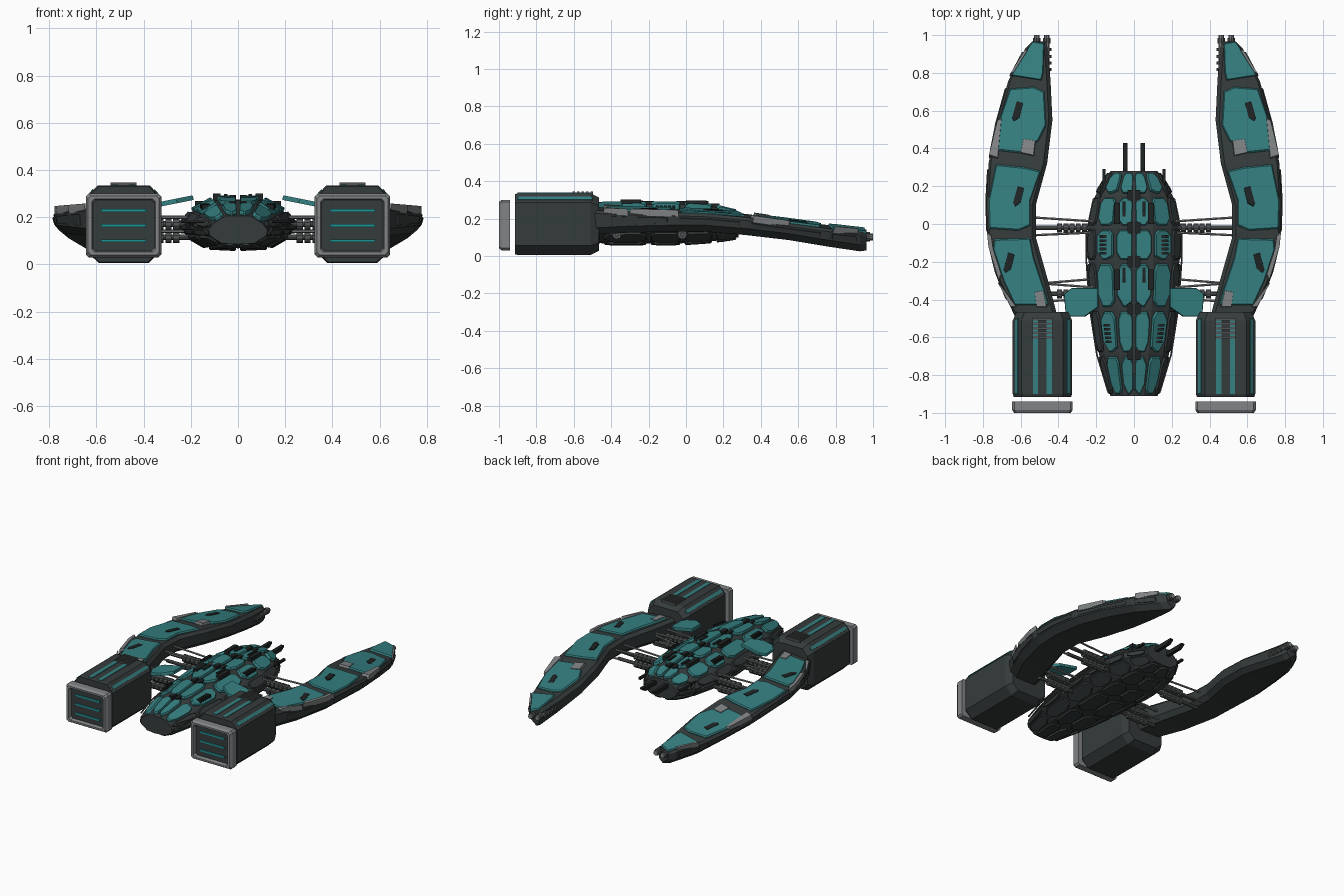
import bpy, bmesh, math
from mathutils import Vector, Matrix

if "Cube" in bpy.data.objects:
    bpy.data.objects.remove(bpy.data.objects["Cube"])

def material(name, rgb):
    m = bpy.data.materials.new(name)
    m.diffuse_color = (*rgb, 1)
    m.use_nodes = True
    m.node_tree.nodes["Principled BSDF"].inputs["Base Color"].default_value = m.diffuse_color
    return m
TEAL = material("teal armour", (0.036, 0.215, 0.22))
GLOW = material("bright teal", (0.015, 0.30, 0.31))
DARK = material("dark hull", (0.036, 0.044, 0.044))
BLACK = material("near black", (0.014, 0.017, 0.017))
GREY = material("light grey", (0.22, 0.23, 0.235))
STEEL = material("steel grey", (0.085, 0.09, 0.092))

def finish(name, bm, mat, mirror=True):
    bmesh.ops.recalc_face_normals(bm, faces=bm.faces)
    me = bpy.data.meshes.new(name)
    bm.to_mesh(me); bm.free()
    me.materials.append(mat)
    ob = bpy.data.objects.new(name, me)
    bpy.context.collection.objects.link(ob)
    if mirror:
        ob.modifiers.new("mirror", 'MIRROR')
    return ob

def loft(bm, rings):
    vs = [[bm.verts.new(p) for p in r] for r in rings]
    n = len(vs[0])
    for a, b in zip(vs, vs[1:]):
        for i in range(n):
            bm.faces.new((a[i], a[(i+1) % n], b[(i+1) % n], b[i]))
    bm.faces.new(vs[0]); bm.faces.new(vs[-1])

def plate(bm, pts, out, th=0.012, sink=0.012, taper=0.93):
    """Armour plate: polygon raised along its own normal with a bevelled rim."""
    pts = [Vector(p) for p in pts]
    n = Vector()
    for a, b in zip(pts, pts[1:] + pts[:1]):
        n += a.cross(b)
    n.normalize()
    if n.dot(Vector(out)) < 0:
        n = -n
    c = sum(pts, Vector()) / len(pts)
    loft(bm, [[p - n*sink for p in pts], [p + n*th*0.5 for p in pts],
              [c + (p-c)*taper + n*th for p in pts]])

def box(bm, x0, x1, y0, y1, z0, z1):
    loft(bm, [[(x0, y0, z), (x1, y0, z), (x1, y1, z), (x0, y1, z)] for z in (z0, z1)])

def tube(bm, p, q, r, n=8):
    p, q = Vector(p), Vector(q)
    d = q - p
    M = Matrix.Translation((p+q)/2) @ d.to_track_quat('Z', 'Y').to_matrix().to_4x4()
    bmesh.ops.create_cone(bm, cap_ends=True, segments=n, radius1=r, radius2=r, depth=d.length, matrix=M)

def lerp_table(tab, y):
    y = min(max(y, tab[0][0]), tab[-1][0])
    for a, b in zip(tab, tab[1:]):
        if y <= b[0]:
            t = (y-a[0]) / (b[0]-a[0])
            return [u + (v-u)*t for u, v in zip(a, b)]

# ---- Central hull: stations are y, half width, top, bottom
HULL = [(-.91, .125, .205, .085), (-.69, .185, .25, .075), (-.45, .222, .27, .068), (-.20, .24, .275, .068),
        (-.02, .24, .275, .068), (.15, .205, .262, .08), (.28, .125, .23, .10)]
PROF = [(0, 1), (.42, 1), (.83, .74), (1, .5), (.95, .3), (.55, .03), (0, 0)]

def hull_pt(s, y):
    _, w, zt, zb = lerp_table(HULL, y)
    i = min(int(s), len(PROF)-2)
    (u0, v0), (u1, v1) = PROF[i], PROF[i+1]
    t = s - i
    return Vector(((u0+(u1-u0)*t)*w, y, zb + (v0+(v1-v0)*t)*(zt-zb)))

bm = bmesh.new()
rings = []
for st in HULL:
    half = [hull_pt(s, st[0]) for s in range(7)]
    rings.append(half + [Vector((-p.x, p.y, p.z)) for p in half[-2:0:-1]])
loft(bm, rings)
finish("hull", bm, DARK, False)

# ---- Hull armour: teal on top, dark on flanks and belly
top, low = bmesh.new(), bmesh.new()
for k, (a, b) in enumerate(zip(HULL, HULL[1:])):
    y0, y1 = a[0]+.012, b[0]-.012
    h = y1 - y0
    for col in range(6):
        s0, s1 = col + (.1 if col == 0 else .07), col + .93
        cut = .22 if (k+col) % 2 else .34
        sy = [(s0, y0+h*.12), (s0+cut, y0), (s1-cut, y0), (s1, y0+h*.25), (s1, y1-h*.2),
              (s1-cut*.8, y1), (s0+cut*.6, y1), (s0, y1-h*.15)]
        pts = [hull_pt(*q) for q in sy]
        out = (pts[0]+pts[4])/2 - Vector((0, pts[0].y, .17))
        plate(top if col < 2 else low, pts, out, .016 if col < 2 else .012)
finish("hull_top_armour", top, TEAL)
finish("hull_lower_armour", low, DARK)

# ---- Hull small parts: spine blocks, slots, vents, antennas, rails
bm = bmesh.new()
for y in (-.69, -.45, -.20, -.02, .15):
    z = hull_pt(0, y).z
    box(bm, .008, .035, y-.03, y+.03, z-.02, z+.018)
for y in (-.29, .06):
    z = hull_pt(.9, y).z
    box(bm, .075, .105, y-.06, y+.05, z-.01, z+.028)
    box(bm, .045, .06, y-.02, y+.06, z-.01, z+.024)
for y in (-.58, -.11):
    for i in range(5):
        p = hull_pt(1.6, y+.022*(i-2))
        box(bm, p.x-.02, p.x+.022, p.y-.007, p.y+.007, p.z-.01, p.z+.026)
loft(bm, [[(x, .25, .18), (x, .40, .18), (x, .43, .20), (x, .43, .21), (x, .30, .21), (x, .25, .20)] for x in (.035, .058)])
box(bm, .152, .168, .10, .29, .185, .20)
box(bm, .145, .18, .14, .20, .17, .21)
finish("hull_fittings", bm, BLACK)
bm = bmesh.new()
for z in (.15, .18):
    path = [(.2, .13), (.252, -.03), (.252, -.2), (.234, -.45), (.197, -.69), (.14, -.88)]
    for (xa, ya), (xb, yb) in zip(path, path[1:]):
        tube(bm, (xa, ya, z), (xb, yb, z), .005, 6)
finish("hull_rails", bm, STEEL)

# ---- Side fins over the rear pylons
bm = bmesh.new()
fin = [(.19, -.34), (.33, -.34), (.37, -.37), (.36, -.49), (.26, -.49), (.19, -.44)]
plate(bm, [(x, y, .285-.2*(x-.19)) for x, y in fin], (0, 0, 1), .008, .012, .97)
finish("side_fin", bm, TEAL)

# ---- Pylons: collared pistons and thin struts
steel, grey, dark = bmesh.new(), bmesh.new(), bmesh.new()
for yc, xe in ((-.02, .54), (-.37, .48)):
    for z in (.17, .115):
        tube(steel, (.2, yc, z), (xe, yc, z), .012)
        for i in range(5):
            x = .262 + i*.033
            tube(dark, (x-.013, yc, z), (x+.013, yc, z), .025, 10)
    for dy in (.055, -.04):
        for z in (.20, .14):
            tube(grey, (.2, yc+dy*.6, z), (xe, yc+dy, z), .007, 6)
tube(grey, (.2, -.29, .17), (.5, -.315, .19), .007, 6)
finish("pylon_pistons", steel, STEEL)
finish("pylon_collars", dark, STEEL)
finish("pylon_struts", grey, GREY)

# ---- Wings: stations are y, inner x, outer x, top, bottom
WING = [(-.49, .405, .63, .262, .115), (-.30, .455, .72, .255, .125), (-.07, .52, .775, .25, .13),
        (.10, .52, .782, .245, .13), (.32, .46, .77, .225, .112), (.55, .432, .725, .192, .085),
        (.76, .442, .665, .165, .05), (.93, .455, .575, .148, .025), (.965, .465, .54, .14, .03)]

def wing_pt(x, y):
    _, xi, xo, zt, zb = lerp_table(WING, y)
    return (x, y, zt - .022*(x-xi)/(xo-xi))

bm = bmesh.new()
loft(bm, [[(xi, y, zt-.02), (xi+.02, y, zt), (xo-.012, y, zt-.018), (xo, y, zt-.035),
           (xo-.008, y, zb+.035), (xo-.05, y, zb), (xi+.03, y, zb), (xi, y, zb+.03)]
          for y, xi, xo, zt, zb in WING])
finish("wing", bm, DARK)

# wing top armour
bm = bmesh.new()
for pts in ([(.475, .955), (.535, .965), (.60, .87), (.648, .785), (.49, .76), (.48, .80)],
            [(.475, .70), (.53, .725), (.655, .715), (.705, .57), (.745, .39), (.60, .375), (.505, .44), (.465, .52)],
            [(.495, .28), (.58, .30), (.73, .315), (.77, .12), (.765, -.025), (.61, -.035), (.55, -.01), (.55, .12)],
            [(.55, -.075), (.74, -.08), (.745, -.13), (.69, -.30), (.63, -.43), (.45, -.43), (.47, -.36), (.53, -.18)]):
    plate(bm, [wing_pt(*p) for p in pts], (0, 0, 1), .014, .016, .96)
finish("wing_armour", bm, TEAL)

# grey edge plates, dark slots and outer side panels
bm = bmesh.new()
for pts in ([(.52, .44), (.585, .45), (.60, .375), (.53, .36)],
            [(.70, .56), (.722, .55), (.768, .36), (.72, .345)],
            [(.755, -.06), (.778, -.04), (.77, -.12), (.715, -.30), (.70, -.27), (.745, -.13)],
            [(.48, -.35), (.525, -.36), (.515, -.44), (.46, -.44)],
            [(.635, .80), (.655, .79), (.575, .92), (.56, .92)],
            [(.70, -.33), (.72, -.31), (.65, -.44), (.62, -.44)]):
    plate(bm, [wing_pt(*p) for p in pts], (0, 0, 1), .019, .016, .95)
finish("wing_edge_plates", bm, GREY)
bm = bmesh.new()
for x, y in ((.615, .59), (.61, .14), (.66, -.21)):
    pts = [(x-.03, y+.05), (x+.005, y+.06), (x+.03, y-.03), (x+.02, y-.05), (x-.01, y-.03)]
    plate(bm, [wing_pt(*p) for p in pts], (0, 0, 1), .017, .005, .95)
finish("wing_slots", bm, BLACK)
bm = bmesh.new()
for y0, y1 in ((-.40, -.10), (-.04, .29), (.35, .72), (.78, .91)):
    ys = [y0, (y0+y1)/2, y1]
    up, dn = [], []
    for y in ys:
        _, xi, xo, zt, zb = lerp_table(WING, y)
        up.append((xo-.001, y, zt-.045)); dn.append((xo-.008, y, zb+.045))
    plate(bm, up + dn[::-1], (1, 0, 0), .008, .012, .96)
finish("wing_side_panels", bm, DARK)

# ---- Wing tip guns
bm, rg = bmesh.new(), bmesh.new()
for x, z in ((.462, .105), (.515, .10)):
    tube(bm, (x, .78, z), (x, 1.0, z), .016, 10)
    tube(rg, (x, .955, z), (x, .985, z), .022, 10)
for i in range(4):
    y = .81 + i*.035
    tube(rg, (.458, y, .105), (.458, y+.016, .105), .022, 10)
finish("gun_barrels", bm, GREY)
finish("gun_collars", rg, STEEL)

# ---- Engines
EX = .485
OCT = [(-.11, .335), (.11, .335), (.157, .285), (.157, .055), (.105, .005), (-.105, .005), (-.157, .055), (-.157, .285)]
def oct_ring(y, s):
    return [(EX+x*s, y, .17+(z-.17)*s) for x, z in OCT]
bm = bmesh.new()
loft(bm, [oct_ring(-.915, .97), oct_ring(-.90, 1), oct_ring(-.51, 1), oct_ring(-.465, .86)])
finish("engine_body", bm, DARK)
bm = bmesh.new()
for x in (-.037, .037):
    box(bm, EX+x-.014, EX+x+.014, -.90, -.50, .33, .339)
for s in (-1, 1):
    plate(bm, [(EX+s*x, y, z) for x, y, z in ((.128, -.9, .316), (.143, -.9, .30), (.143, -.5, .30), (.128, -.5, .316))],
          (s, 0, 1), .004, .004, .99)
finish("engine_stripes", bm, TEAL)
bm = bmesh.new()
for i in range(5):
    y = -.60 + i*.024
    box(bm, EX-.055, EX+.055, y-.006, y+.006, .33, .346)
finish("engine_ribs", bm, STEEL)

# nozzle: square frame with a bevelled rim, back panel and glowing bars
bm = bmesh.new()
def sq(y, h, v, c=.012):
    return [bm.verts.new((EX+a, y, .165+b)) for a, b in
            ((-h+c, -v), (h-c, -v), (h, -v+c), (h, v-c), (h-c, v), (-h+c, v), (-h, v-c), (-h, -v+c))]
loops = [sq(-.94, .13, .108), sq(-.94, .16, .135), sq(-.985, .16, .135), sq(-1.0, .15, .125), sq(-1.0, .135, .113), sq(-.98, .13, .108)]
for a, b in zip(loops, loops[1:] + loops[:1]):
    for i in range(8):
        bm.faces.new((a[i], a[(i+1) % 8], b[(i+1) % 8], b[i]))
finish("nozzle_frame", bm, GREY)
bm = bmesh.new()
box(bm, EX-.131, EX+.131, -.975, -.942, .056, .274)
finish("nozzle_panel", bm, DARK)
bm = bmesh.new()
for z in (.10, .165, .228):
    box(bm, EX-.095, EX+.095, -.982, -.97, z-.006, z+.006)
finish("nozzle_glow_bars", bm, GLOW)
